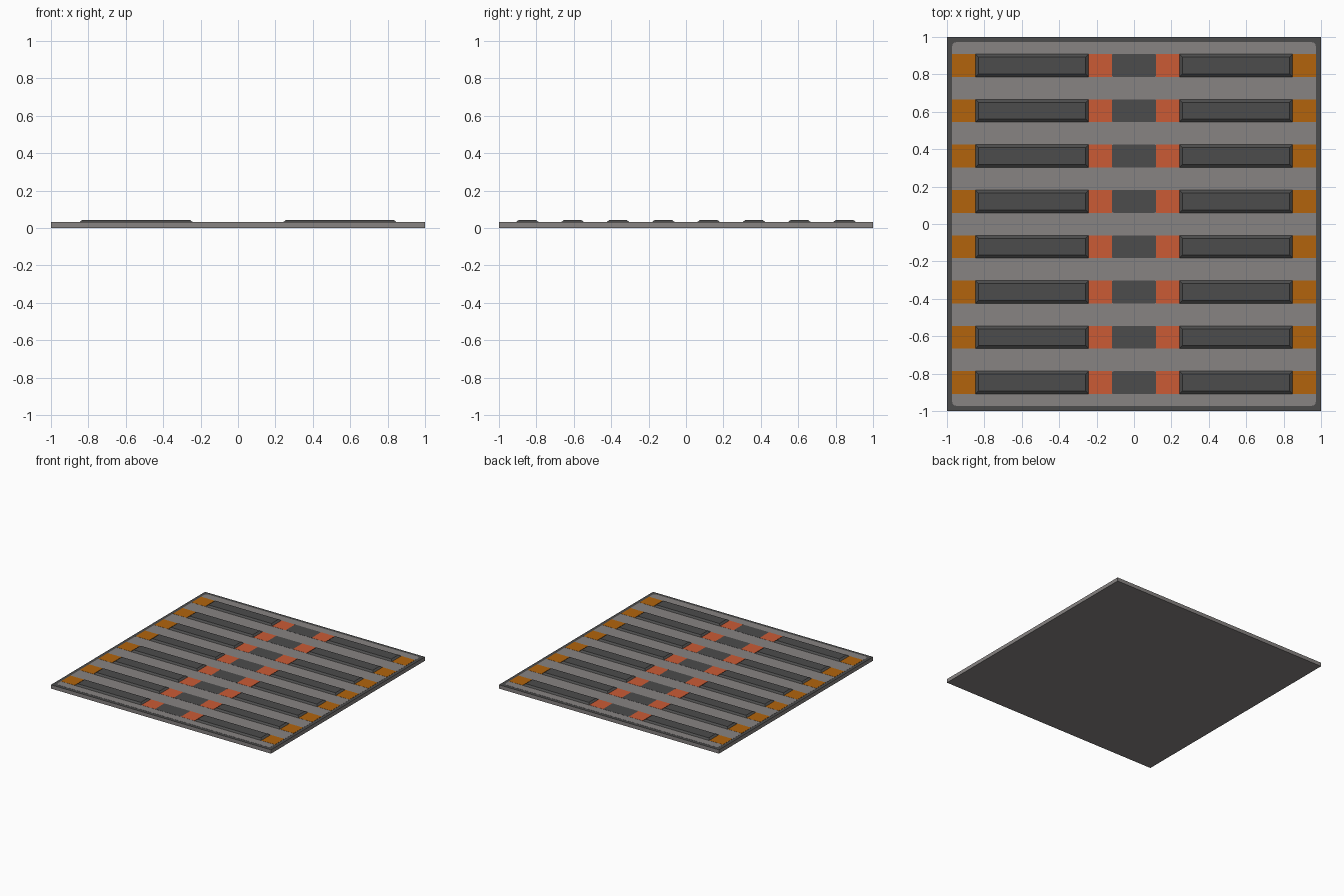
import bpy, bmesh, math

if "Cube" in bpy.data.objects:
    bpy.data.objects.remove(bpy.data.objects["Cube"])


def srgb(hexcode):
    vals = [int(hexcode[i:i + 2], 16) / 255 for i in (0, 2, 4)]
    return [v / 12.92 if v <= 0.04045 else ((v + 0.055) / 1.055) ** 2.4 for v in vals] + [1]


def material(name, hexcode):
    m = bpy.data.materials.new(name)
    m.diffuse_color = srgb(hexcode)
    m.use_nodes = True
    m.node_tree.nodes["Principled BSDF"].inputs["Base Color"].default_value = m.diffuse_color
    return m


GREY = material("warm grey", "878382")
DARK = material("dark grey", "4c4c4c")
AMBER = material("amber", "b2640c")
RED = material("orange red", "cb5b35")


def outline(cx, cy, w, d, r):
    """Rectangle outline with optional rounded corners."""
    if r == 0:
        return [(cx + sx * w / 2, cy + sy * d / 2) for sx, sy in ((1, 1), (-1, 1), (-1, -1), (1, -1))]
    pts = []
    for k, (sx, sy) in enumerate(((1, 1), (-1, 1), (-1, -1), (1, -1))):
        for i in range(4):
            a = math.radians(90 * k + 30 * i)
            pts.append((cx + sx * (w / 2 - r) + r * math.cos(a), cy + sy * (d / 2 - r) + r * math.sin(a)))
    return pts


def slab(name, cx, cy, w, d, z0, z1, mats, r=0.0, taper=0.0):
    """Flat block; taper insets the top. A second material colours the top face."""
    bm = bmesh.new()
    low = [bm.verts.new((x, y, z0)) for x, y in outline(cx, cy, w, d, r)]
    high = [bm.verts.new((x, y, z1)) for x, y in outline(cx, cy, w - 2 * taper, d - 2 * taper, r)]
    n = len(low)
    bm.faces.new(low[::-1])
    top = bm.faces.new(high)
    top.material_index = len(mats) - 1
    for i in range(n):
        j = (i + 1) % n
        bm.faces.new((low[i], low[j], high[j], high[i]))
    me = bpy.data.meshes.new(name)
    bm.to_mesh(me)
    bm.free()
    for m in mats:
        me.materials.append(m)
    ob = bpy.data.objects.new(name, me)
    bpy.context.collection.objects.link(ob)
    return ob


# Square base with dark top rim, and the grey panel on it
slab("base_plate", 0, 0, 2, 2, 0, 0.031, [GREY, DARK])
slab("top_panel", 0, 0, 1.946, 1.946, 0.031, 0.032, [GREY], r=0.025)

# Eight rows: centre pad, then mirrored red pads, raised bars and amber pads
WIDTH = 0.122
for row in range(8):
    y = 0.848 - row * 0.2423
    slab(f"centre_pad_{row}", 0, y, 0.236, WIDTH, 0.032, 0.033, [DARK], r=0.008)
    for side, s in (("left", -1), ("right", 1)):
        slab(f"red_pad_{side}_{row}", s * 0.18, y, 0.124, WIDTH, 0.032, 0.033, [RED])
        slab(f"raised_bar_{side}_{row}", s * 0.545, y, 0.606, WIDTH, 0.032, 0.044, [DARK], taper=0.016)
        slab(f"amber_pad_{side}_{row}", s * 0.91, y, 0.124, WIDTH, 0.032, 0.033, [AMBER])
